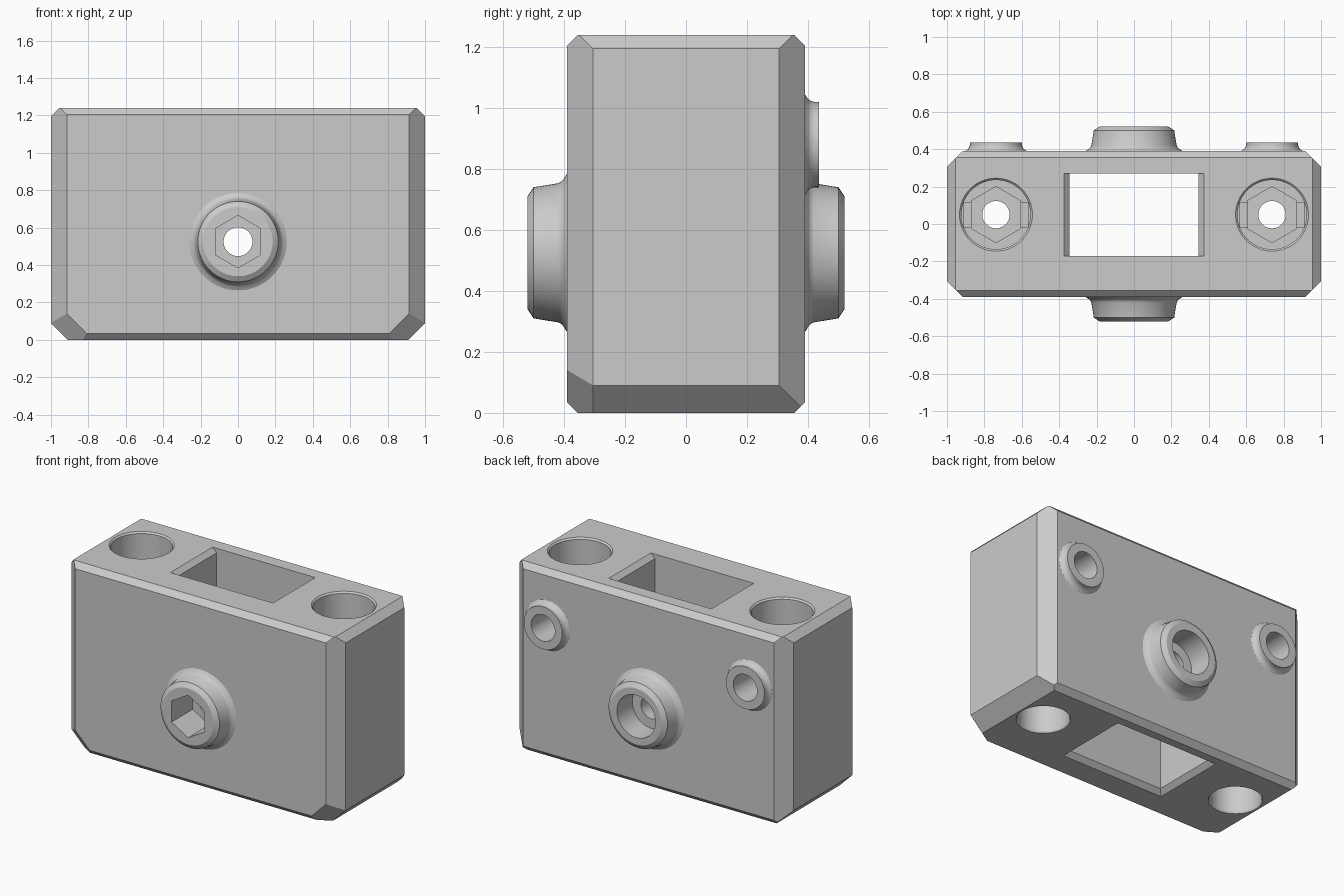
import bpy, bmesh
from math import sin, cos, pi, radians
from mathutils import Vector

if "Cube" in bpy.data.objects:
    bpy.data.objects.remove(bpy.data.objects["Cube"], do_unlink=True)

grey = bpy.data.materials.new("plain grey")
grey.use_nodes = True
colour = (0.6, 0.6, 0.6, 1)
grey.diffuse_color = colour
grey.node_tree.nodes["Principled BSDF"].inputs["Base Color"].default_value = colour


def to_object(name, bm):
    bmesh.ops.recalc_face_normals(bm, faces=bm.faces[:])
    mesh = bpy.data.meshes.new(name)
    bm.to_mesh(mesh)
    bm.free()
    mesh.materials.append(grey)
    obj = bpy.data.objects.new(name, mesh)
    bpy.context.collection.objects.link(obj)
    return obj


def loft(name, rings):
    """Closed solid through a stack of equal-length point rings."""
    bm = bmesh.new()
    loops = [[bm.verts.new(p) for p in ring] for ring in rings]
    for a, b in zip(loops, loops[1:]):
        for i in range(len(a)):
            j = (i + 1) % len(a)
            bm.faces.new((a[i], a[j], b[j], b[i]))
    bm.faces.new(loops[0])
    bm.faces.new(loops[-1])
    return to_object(name, bm)


def turned(name, profile, centre, axis="Z", sides=64):
    """Solid of revolution from (radius, position along axis) pairs."""
    rings = []
    for r, h in profile:
        ring = []
        for i in range(sides):
            a = pi / 2 + 2 * pi * i / sides
            u, v = centre[0] + r * cos(a), centre[1] + r * sin(a)
            ring.append((u, v, h) if axis == "Z" else (u, h, v))
        rings.append(ring)
    return loft(name, rings)


def rect(hx, y0, y1, z, x=0):
    return [(x - hx, y0, z), (x + hx, y0, z), (x + hx, y1, z), (x - hx, y1, z)]


def combine(target, tool, operation):
    mod = target.modifiers.new("combine", "BOOLEAN")
    mod.operation, mod.solver, mod.object = operation, "EXACT", tool
    bpy.context.view_layer.objects.active = target
    bpy.ops.object.modifier_apply(modifier=mod.name)
    bpy.data.objects.remove(tool, do_unlink=True)


# Main block: a box with its edges sliced off by planes
bm = bmesh.new()
bmesh.ops.create_cube(bm, size=1)
for v in bm.verts:
    v.co = (v.co.x * 2, v.co.y * 0.78, (v.co.z + 0.5) * 1.24)


def slice_off(normal, distance):
    n = Vector(normal)
    cut = bmesh.ops.bisect_plane(
        bm, geom=bm.verts[:] + bm.edges[:] + bm.faces[:], dist=1e-5,
        plane_co=n * distance / n.length_squared, plane_no=n, clear_outer=True)
    edges = [e for e in cut["geom_cut"] if isinstance(e, bmesh.types.BMEdge)]
    bmesh.ops.edgeloop_fill(bm, edges=edges)


for s in (-1, 1):
    slice_off((s, 1, 0), 1.305)        # upright corners
    slice_off((s, -1, 0), 1.305)
    slice_off((s, 0, 1), 2.195)        # top edges
    slice_off((0, s, 1), 1.595)
    slice_off((s, 0, -1), 0.91)        # bottom edges
    slice_off((0, s, -1), 0.355)
    slice_off((s, -1.588, -1), 1.394)  # front bottom corners
block = to_object("clamp_block", bm)

# Raised bosses with flared feet
Z_BOLT, X_POST, Y_POST, Z_SMALL = 0.525, 0.738, 0.05, 0.88
large = [(0.185, 0.52), (0.215, 0.50), (0.228, 0.42), (0.233, 0.41),
         (0.241, 0.402), (0.251, 0.396), (0.26, 0.39), (0.26, 0.34)]
small = [(0.14, 0.437), (0.14, 0.42), (0.143, 0.41), (0.15, 0.40),
         (0.165, 0.39), (0.165, 0.35)]
for s in (-1, 1):
    combine(block, turned("bolt_boss", [(r, s * h) for r, h in large],
                          (0, Z_BOLT), "Y"), "UNION")
    combine(block, turned("small_boss", small, (s * X_POST, Z_SMALL), "Y"), "UNION")

# Rectangular window through the height, bevelled at its mouths
Y0, Y1 = -0.17, 0.27
window = loft("window_cutter", [
    rect(0.385, Y0 - 0.04, Y1 + 0.04, -0.01), rect(0.345, Y0, Y1, 0.03),
    rect(0.345, Y0, Y1, 1.21), rect(0.385, Y0, Y1, 1.25)])
combine(block, window, "DIFFERENCE")

# Cross bolt: hexagon pocket in front, round recess behind, hole right through
cutters = [
    turned("hex_cutter", [(0.14, -0.6), (0.14, -0.30)], (0, Z_BOLT), "Y", 6),
    turned("recess_cutter", [(0.14, 0.36), (0.14, 0.6)], (0, Z_BOLT), "Y"),
    turned("bolt_cutter", [(0.077, -0.6), (0.077, 0.6)], (0, Z_BOLT), "Y")]

# Post holes: wide bores from both ends, hexagon seat and a narrow link
for s in (-1, 1):
    c = (s * X_POST, Y_POST)
    cutters += [
        turned("top_bore", [(0.185, 0.55), (0.185, 1.23), (0.21, 1.255)], c),
        turned("bottom_bore", [(0.167, -0.012), (0.155, 0.01), (0.155, 0.3)], c),
        turned("seat_cutter", [(0.15, 0.45), (0.15, 0.6)], c, sides=6),
        turned("link_cutter", [(0.073, 0.2), (0.073, 0.6)], c),
        loft("slot_cutter", [rect(0.17, -0.015, 0.115, z, c[0]) for z in (0.54, 0.6)]),
        turned("side_hole", [(0.087, 0.1), (0.087, 0.5)], (c[0], Z_SMALL), "Y")]
for cutter in cutters:
    combine(block, cutter, "DIFFERENCE")

# Smooth round walls, crisp edges
bpy.ops.object.select_all(action="DESELECT")
block.select_set(True)
bpy.context.view_layer.objects.active = block
bpy.ops.object.shade_smooth_by_angle(angle=radians(28))
